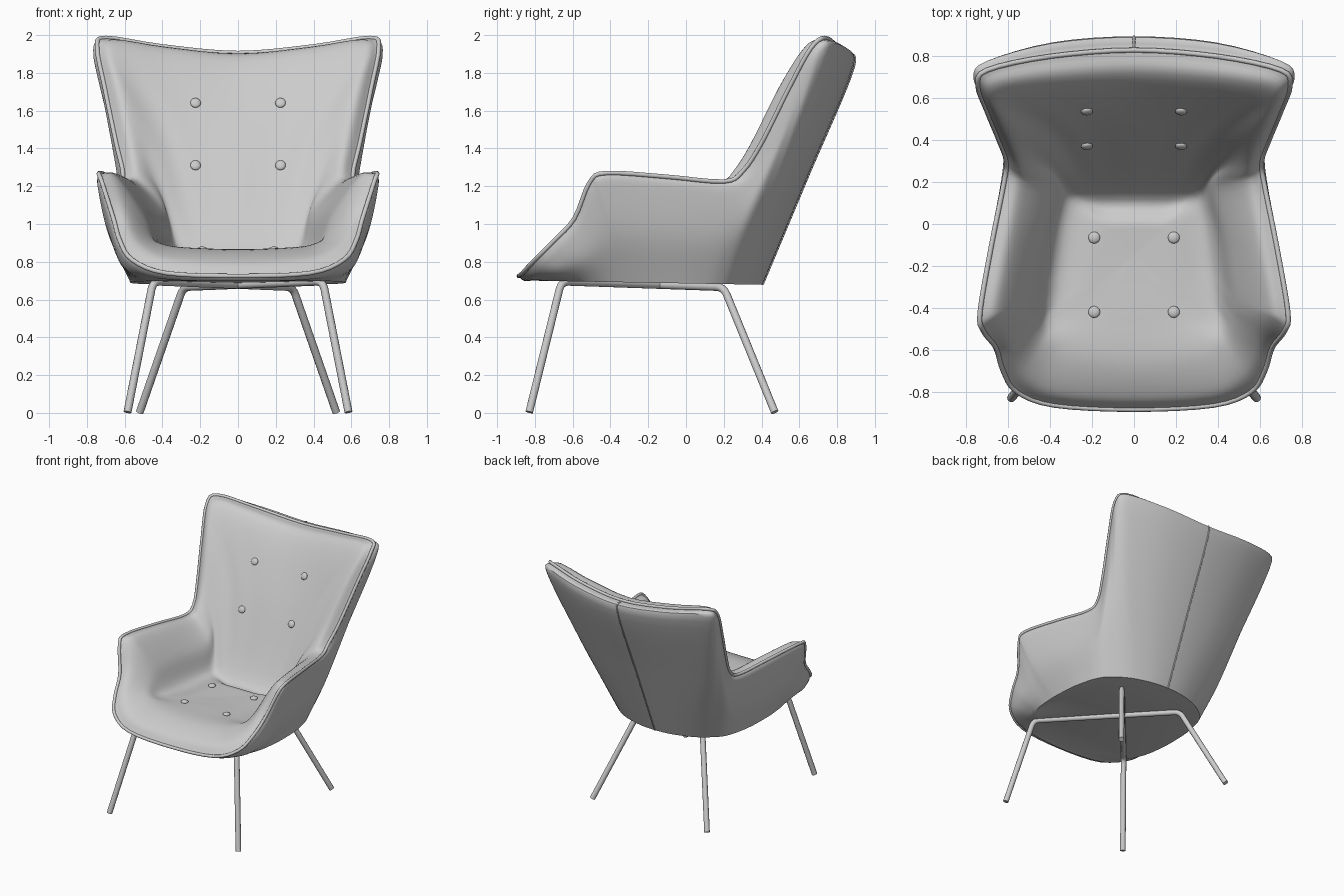
import bpy, bmesh
from mathutils import Vector as V
from mathutils.bvhtree import BVHTree

if "Cube" in bpy.data.objects:
    bpy.data.objects.remove(bpy.data.objects["Cube"])

# Each ring lists half-loop stations: front centre -> arm -> wing -> top centre
RIM = [(0, -.885, .725), (.38, -.865, .74), (.56, -.80, .81), (.625, -.70, .91),
       (.66, -.59, 1.03), (.72, -.51, 1.22), (.735, -.42, 1.27), (.68, -.10, 1.25),
       (.62, .20, 1.225), (.61, .30, 1.28), (.645, .40, 1.43), (.705, .545, 1.72),
       (.745, .66, 1.93), (.70, .735, 1.985), (.40, .80, 1.94), (0, .83, 1.905)]
PAD = [(0, -.82, .80), (.36, -.80, .82), (.50, -.73, .88), (.56, -.64, .96),
       (.59, -.54, 1.07), (.63, -.45, 1.215), (.64, -.38, 1.255), (.59, -.10, 1.24),
       (.54, .17, 1.22), (.535, .25, 1.28), (.565, .345, 1.43), (.625, .49, 1.72),
       (.65, .59, 1.88), (.58, .64, 1.92), (.36, .67, 1.89), (0, .69, 1.855)]
MID = [(0, -.66, .86), (.32, -.63, .875), (.42, -.58, .90), (.46, -.53, .93),
       (.48, -.46, .98), (.49, -.40, 1.03), (.49, -.32, 1.06), (.45, -.08, 1.06),
       (.40, .13, 1.06), (.40, .22, 1.12), (.42, .28, 1.20), (.42, .36, 1.35),
       (.38, .435, 1.46), (.30, .45, 1.48), (.18, .45, 1.46), (0, .45, 1.46)]
SEAT = [(0, -.45), (.20, -.45), (.34, -.46), (.385, -.42), (.385, -.36), (.38, -.28),
        (.375, -.20), (.35, -.02), (.33, .08), (.315, .125), (.29, .14), (.25, .145),
        (.20, .148), (.14, .15), (.07, .15), (0, .15)]
OUT = [(0, -.86, .70), (.37, -.83, .71), (.555, -.77, .765), (.635, -.67, .86),
       (.675, -.56, .98), (.73, -.48, 1.16), (.74, -.42, 1.20), (.69, -.10, 1.18),
       (.635, .20, 1.165), (.625, .34, 1.22), (.66, .46, 1.40), (.72, .60, 1.69),
       (.757, .70, 1.86), (.69, .77, 1.89), (.38, .86, 1.86), (0, .888, 1.83)]
BASE = [(0, -.78), (.30, -.75), (.47, -.66), (.53, -.55), (.555, -.45), (.565, -.35),
        (.57, -.25), (.56, -.05), (.53, .10), (.505, .17), (.475, .22), (.42, .27),
        (.35, .32), (.26, .36), (.13, .395), (0, .405)]

rim, pad, mid, out = [[V(p) for p in r] for r in (RIM, PAD, MID, OUT)]
seat = [V((x, y, .865)) for x, y in SEAT]
base = [V((x, y, .70 - .018 * (y + .8))) for x, y in BASE]
centre = V((0, -.15, .855))


def spline(pts, steps, closed=False):
    """Catmull-Rom curve through the points."""
    n, res = len(pts), []
    for i in range(n if closed else n - 1):
        b, c = pts[i], pts[(i + 1) % n]
        a = pts[i - 1] if closed or i > 0 else 2 * b - c
        d = pts[(i + 2) % n] if closed or i + 2 < n else 2 * c - b
        for s in range(steps):
            t = s / steps
            res.append(.5 * (2 * b + (c - a) * t + (2 * a - 5 * b + 4 * c - d) * t * t
                             + (3 * b - a - 3 * c + d) * t ** 3))
    return res if closed else res + [pts[-1].copy()]


def full_ring(half):
    mirrored = [V((-p.x, p.y, p.z)) for p in half[-2:0:-1]]
    return spline(half + mirrored, 4, True)


def add_mesh(name, bm, angle=None):
    bmesh.ops.remove_doubles(bm, verts=bm.verts, dist=1e-4)
    bmesh.ops.recalc_face_normals(bm, faces=bm.faces)
    me = bpy.data.meshes.new(name)
    bm.to_mesh(me)
    ob = bpy.data.objects.new(name, me)
    bpy.context.collection.objects.link(ob)
    smooth(ob)
    return ob


def smooth(ob):
    bpy.ops.object.select_all(action='DESELECT')
    ob.select_set(True)
    bpy.context.view_layer.objects.active = ob
    if ob.type == 'CURVE':
        bpy.ops.object.convert(target='MESH')
    bpy.ops.object.shade_smooth_by_angle(angle=.7)


def loft(bm, rings, steps):
    """Skin the rings with a smooth surface; returns the vertex columns."""
    cols = [[bm.verts.new(p) for p in spline(list(sec), steps)]
            for sec in zip(*[full_ring(r) for r in rings])]
    for i, a in enumerate(cols):
        b = cols[(i + 1) % len(cols)]
        for j in range(len(a) - 1):
            bm.faces.new((a[j], b[j], b[j + 1], a[j + 1]))
    return cols


def tube(name, pts, radius, cyclic=False):
    cu = bpy.data.curves.new(name, 'CURVE')
    cu.dimensions = '3D'
    cu.bevel_depth, cu.bevel_resolution, cu.use_fill_caps = radius, 3, True
    sp = cu.splines.new('POLY')
    sp.points.add(len(pts) - 1)
    for q, p in zip(sp.points, pts):
        q.co = (*p, 1)
    sp.use_cyclic_u = cyclic
    ob = bpy.data.objects.new(name, cu)
    bpy.context.collection.objects.link(ob)
    smooth(ob)


def round_corners(pts, r):
    res = [pts[0]]
    for a, b, c in zip(pts, pts[1:], pts[2:]):
        p, q = b + (a - b).normalized() * r, b + (c - b).normalized() * r
        res += [p * (1 - t) ** 2 + b * 2 * t * (1 - t) + q * t * t
                for t in (0, .25, .5, .75, 1)]
    return res + [pts[-1]]


# Upholstered shell: padded inside, outer cover and flat underside
bm = bmesh.new()
inner = [s.lerp(centre, .5) for s in seat]
core = [s.lerp(centre, .98) for s in seat]
cols = loft(bm, [rim, pad, mid, seat, inner, core], 6)
bm.faces.new([c[-1] for c in cols])
waist = [(o + b) / 2 + V((.03 * min(1, o.x / .6), 0, 0)) for o, b in zip(out, base)]
cols = loft(bm, [rim, out, waist, base], 6)
bm.faces.new([c[-1] for c in cols])
shell = add_mesh("upholstered_shell", bm)
tree = BVHTree.FromBMesh(bm)

# Piping on the rim and the seam down the back
tube("rim_piping", full_ring(rim), .012, True)
tube("back_seam", spline([rim[-1], out[-1], waist[-1], base[-1]], 8), .006)

# Tufting buttons set onto the seat and the backrest
spots = [("back_button", V((.225, -.8, z)), V((0, 1, 0))) for z in (1.31, 1.64)]
spots += [("seat_button", V((.19, y, 1.8)), V((0, 0, -1))) for y in (-.065, -.42)]
for name, start, way in spots:
    for side in (-1, 1):
        hit, nor, _, _ = tree.ray_cast(V((start.x * side, start.y, start.z)), way)
        if nor.dot(way) > 0:
            nor = -nor
        bpy.ops.mesh.primitive_uv_sphere_add(
            segments=20, ring_count=10, radius=.028, location=hit + nor * .003,
            rotation=nor.to_track_quat('Z', 'Y').to_euler())
        ob = bpy.context.object
        ob.name, ob.scale.z = name, .5
        smooth(ob)

# Crossed leg frames: front leg, diagonal bar, opposite back leg
for side, label in ((1, "right"), (-1, "left")):
    path = [V((.585 * side, -.83, .004)), V((.45 * side, -.66, .695)),
            V((-.29 * side, .20, .665)), V((-.52 * side, .47, .004))]
    tube("leg_frame_" + label, round_corners(path, .045), .021)
